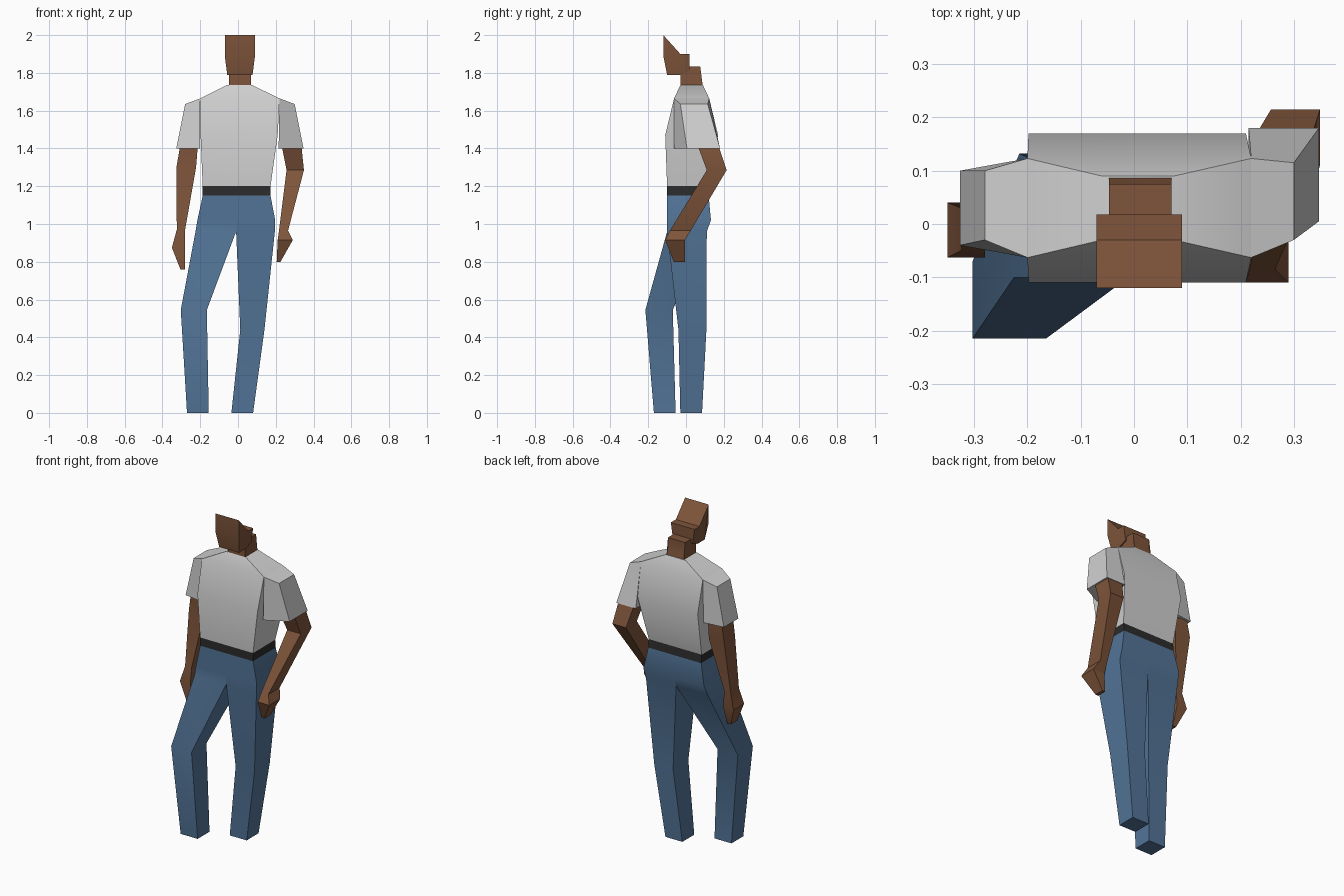
import bpy
import bmesh
import math

default_cube = bpy.data.objects.get("Cube")
if default_cube:
    bpy.data.objects.remove(default_cube, do_unlink=True)


def make_material(name, red, green, blue):
    material = bpy.data.materials.new(name)
    material.use_nodes = True
    colour = (red, green, blue, 1)
    material.diffuse_color = colour
    shader = material.node_tree.nodes["Principled BSDF"]
    shader.inputs["Base Color"].default_value = colour
    shader.inputs["Roughness"].default_value = 0.9
    return material


skin = make_material("brown skin", 0.21, 0.09, 0.043)
shirt = make_material("pale grey cotton", 0.63, 0.63, 0.63)
denim = make_material("blue denim", 0.085, 0.175, 0.31)
leather = make_material("black leather", 0.025, 0.025, 0.025)


def loft(name, rings, material):
    """Skin a closed tube through rings of points and cap both ends."""
    mesh = bpy.data.meshes.new(name)
    bm = bmesh.new()
    loops = [[bm.verts.new(point) for point in ring] for ring in rings]
    count = len(loops[0])
    for lower, upper in zip(loops, loops[1:]):
        for i in range(count):
            j = (i + 1) % count
            bm.faces.new((lower[i], lower[j], upper[j], upper[i]))
    caps = [bm.faces.new(loops[0]), bm.faces.new(loops[-1])]
    if count > 4:
        bmesh.ops.triangulate(bm, faces=caps)
    bmesh.ops.recalc_face_normals(bm, faces=bm.faces)
    bm.to_mesh(mesh)
    bm.free()
    mesh.materials.append(material)
    part = bpy.data.objects.new(name, mesh)
    bpy.context.collection.objects.link(part)
    bpy.ops.object.select_all(action="DESELECT")
    part.select_set(True)
    bpy.context.view_layer.objects.active = part
    bpy.ops.object.shade_smooth_by_angle(angle=math.radians(28))
    return part


def level(z, x0, x1, y0, y1):
    """Horizontal rectangle at height z."""
    return [(x0, y0, z), (x1, y0, z), (x1, y1, z), (x0, y1, z)]


def limb(name, material, *levels):
    return loft(name, [level(*values) for values in levels], material)


def upright(x, top_z, top_front, top_back, low_x, low_front, low_back):
    """Lengthwise section of a sleeve, from shoulder edge to hem edge."""
    hem = 1.4
    return [(x, top_front, top_z), (x, top_back, top_z),
            (low_x, low_back, hem), (low_x, low_front, hem)]


# Head: wedge-shaped side profile with the jaw narrowing
head_profile = [(-0.10, 1.79), (-0.03, 1.79), (0.018, 1.81), (0.018, 1.9),
                (-0.03, 1.9), (-0.12, 2.0), (-0.12, 1.89)]


def head_side(side):
    centre = 0.01
    return [(centre + side * (0.08 if z > 1.85 else 0.067), y, z)
            for y, z in head_profile]


loft("head", [head_side(-1), head_side(1)], skin)

# Neck with a raised block behind the head
neck_profile = [(-0.03, 1.72), (0.09, 1.72), (0.075, 1.78),
                (0.075, 1.835), (0.0, 1.835), (-0.03, 1.8)]
loft("neck", [[(x, y, z) for y, z in neck_profile]
              for x in (-0.047, 0.07)], skin)

# Shirt body and sloping shoulders
limb("shirt_body", shirt,
     (1.2, -0.187, 0.172, -0.1, 0.115),
     (1.47, -0.198, 0.21, -0.11, 0.17),
     (1.665, -0.2, 0.22, -0.063, 0.123),
     (1.735, -0.06, 0.075, -0.03, 0.09))

# Sleeves
loft("right_sleeve", [
    upright(-0.2, 1.665, -0.063, 0.123, -0.2, -0.063, 0.115),
    upright(-0.28, 1.635, -0.03, 0.1, -0.327, -0.04, 0.1)], shirt)
loft("left_sleeve", [
    upright(0.22, 1.665, -0.063, 0.123, 0.215, -0.063, 0.18),
    upright(0.3, 1.635, -0.03, 0.115, 0.347, 0.005, 0.18)], shirt)

# Belt
limb("belt", leather,
     (1.15, -0.187, 0.172, -0.1, 0.12),
     (1.2, -0.187, 0.172, -0.1, 0.115))

# Arms, each running from sleeve through elbow and wrist to fingertips
limb("right_arm", skin,
     (1.45, -0.3, -0.21, -0.02, 0.09),
     (1.3, -0.326, -0.222, -0.01, 0.095),
     (0.97, -0.324, -0.28, -0.05, 0.03),
     (0.875, -0.35, -0.28, -0.063, 0.04),
     (0.76, -0.305, -0.28, -0.06, 0.0))
limb("left_arm", skin,
     (1.42, 0.23, 0.335, 0.06, 0.17),
     (1.285, 0.257, 0.349, 0.11, 0.215),
     (0.965, 0.217, 0.265, -0.085, 0.025),
     (0.915, 0.21, 0.29, -0.11, -0.005),
     (0.8, 0.205, 0.225, -0.065, -0.005))

# Trouser legs meeting along the middle of the hips
middle = -0.01
limb("right_trouser_leg", denim,
     (1.15, -0.187, middle, -0.1, 0.12),
     (1.02, -0.215, middle, -0.1, 0.132),
     (0.96, -0.225, middle, -0.1, 0.11),
     (0.545, -0.303, -0.165, -0.215, -0.07),
     (0, -0.27, -0.155, -0.17, -0.055))
limb("left_trouser_leg", denim,
     (1.15, middle, 0.172, -0.1, 0.12),
     (1.02, middle, 0.197, -0.1, 0.132),
     (0.96, middle, 0.195, -0.1, 0.11),
     (0.44, 0.012, 0.14, -0.04, 0.108),
     (0, -0.035, 0.08, -0.03, 0.085))
